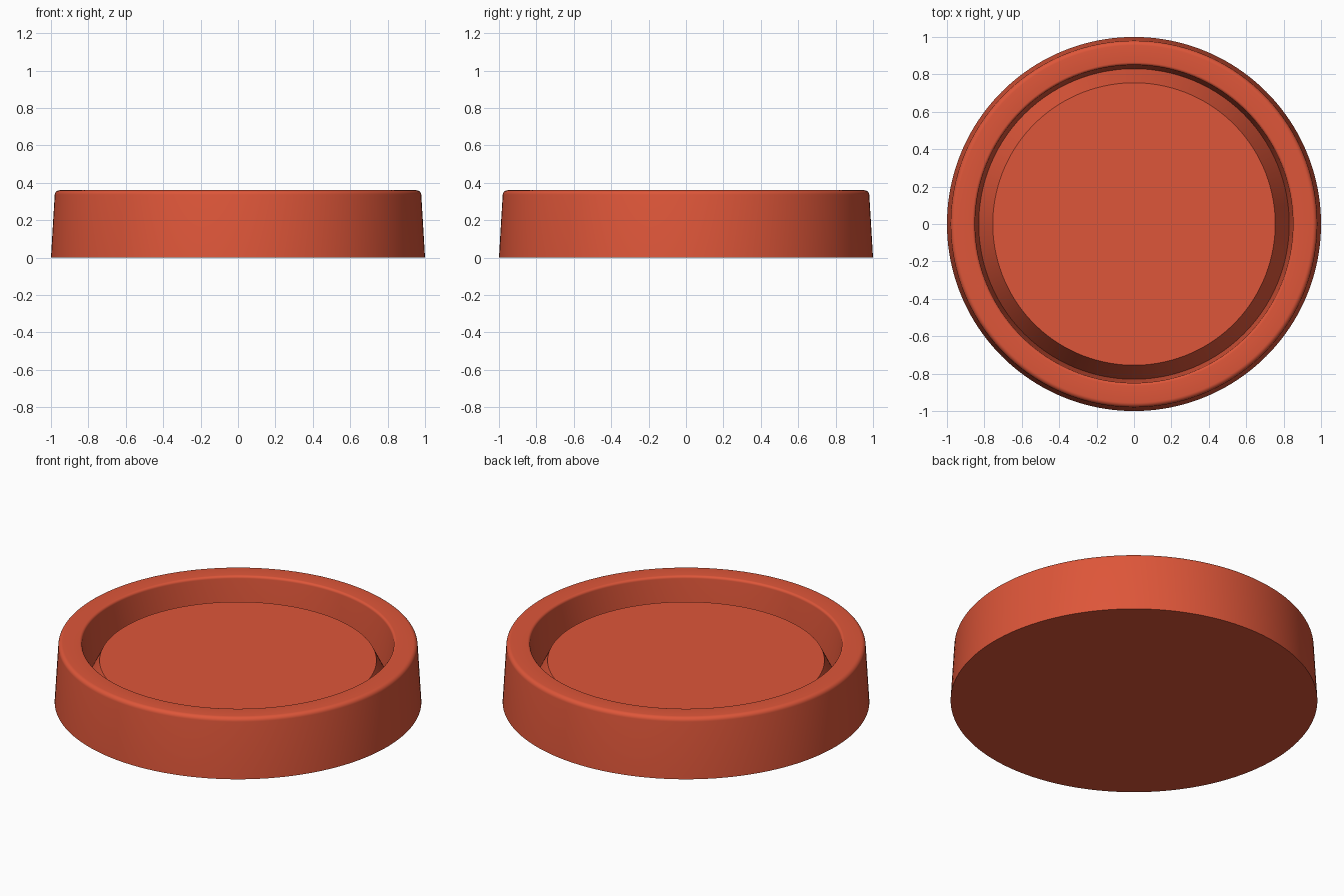
import bpy, bmesh, math
from mathutils import Vector

cube = bpy.data.objects.get("Cube")
if cube:
    bpy.data.objects.remove(cube, do_unlink=True)

# Single red plastic colour
RED = (0.73, 0.093, 0.041, 1.0)
mat = bpy.data.materials.new("red_plastic")
mat.use_nodes = True
mat.diffuse_color = RED
mat.node_tree.nodes["Principled BSDF"].inputs["Base Color"].default_value = RED


def arc(cx, cz, r, start, end, steps=6):
    """Points of a rounded corner in the (radius, height) plane."""
    angles = [math.radians(start + (end - start) * i / steps) for i in range(steps + 1)]
    return [(cx + r * math.cos(a), cz + r * math.sin(a)) for a in angles]


def lathe(name, profile, segments=160):
    """Turn a (radius, height) profile around z; ends on the axis close it."""
    bm = bmesh.new()
    verts = [bm.verts.new((r, 0, z)) for r, z in profile]
    edges = [bm.edges.new(pair) for pair in zip(verts, verts[1:])]
    bmesh.ops.spin(bm, geom=verts + edges, cent=Vector(), axis=(0, 0, 1),
                   angle=math.tau, steps=segments)
    bmesh.ops.remove_doubles(bm, verts=bm.verts, dist=0.0001)
    bmesh.ops.recalc_face_normals(bm, faces=bm.faces)
    mesh = bpy.data.meshes.new(name)
    bm.to_mesh(mesh)
    bm.free()
    mesh.materials.append(mat)
    obj = bpy.data.objects.new(name, mesh)
    bpy.context.collection.objects.link(obj)
    bpy.context.view_layer.objects.active = obj
    obj.select_set(True)
    bpy.ops.object.shade_smooth_by_angle(angle=math.radians(30))
    return obj


# Drafted outer wall, rounded rim, deep groove and raised centre disc
profile = [(0, 0), (1.0, 0)]
profile += arc(0.955, 0.335, 0.025, 3, 90)
profile += arc(0.865, 0.345, 0.015, 90, 178)
profile += [(0.83, 0.10), (0.755, 0.25), (0, 0.25)]
lathe("round_cap", profile)
